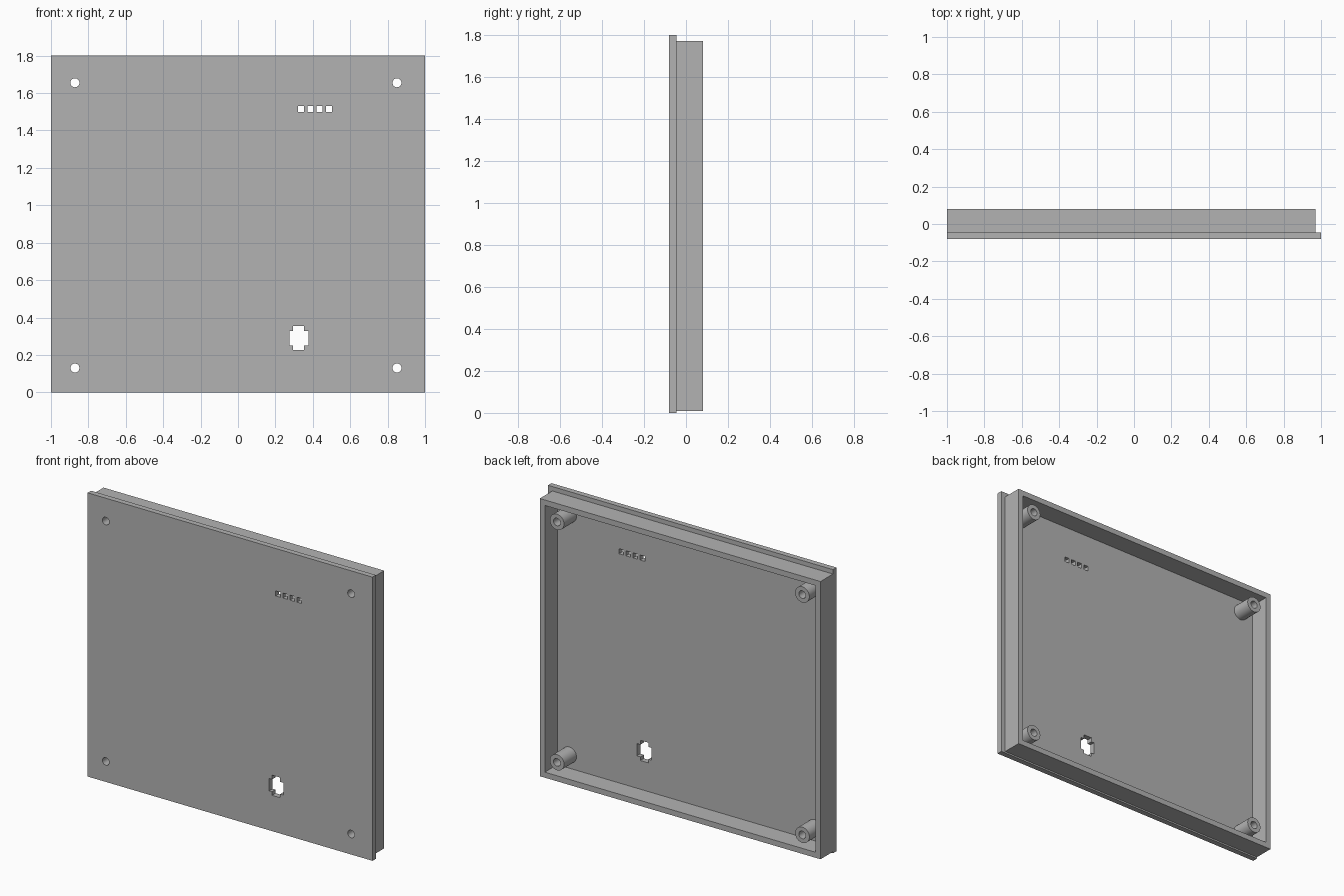
import bpy, bmesh
from math import cos, sin, pi, radians

if "Cube" in bpy.data.objects:
    bpy.data.objects.remove(bpy.data.objects["Cube"])

grey = bpy.data.materials.new("plain grey")
grey.use_nodes = True
grey.diffuse_color = (0.45, 0.45, 0.45, 1)
grey.node_tree.nodes["Principled BSDF"].inputs["Base Color"].default_value = grey.diffuse_color

FRONT, FLOOR, BACK = -0.08, -0.045, 0.08   # depth levels along y
WALL = 0.035


def rect(x0, x1, z0, z1):
    return [(x0, z0), (x1, z0), (x1, z1), (x0, z1)]


def circle(x, z, r, n=32):
    return [(x + r * cos(2 * pi * i / n), z + r * sin(2 * pi * i / n)) for i in range(n)]


def prisms(name, profiles, y0, y1):
    """Extrude x-z outlines from y0 to y1 into one object."""
    bm = bmesh.new()
    for outline in profiles:
        face = bm.faces.new([bm.verts.new((x, y0, z)) for x, z in outline])
        new = bmesh.ops.extrude_face_region(bm, geom=[face])["geom"]
        bmesh.ops.translate(bm, vec=(0, y1 - y0, 0),
                            verts=[v for v in new if isinstance(v, bmesh.types.BMVert)])
    bmesh.ops.recalc_face_normals(bm, faces=bm.faces)
    mesh = bpy.data.meshes.new(name)
    bm.to_mesh(mesh)
    bm.free()
    mesh.materials.append(grey)
    obj = bpy.data.objects.new(name, mesh)
    bpy.context.collection.objects.link(obj)
    return obj


def select(obj):
    bpy.ops.object.select_all(action='DESELECT')
    obj.select_set(True)
    bpy.context.view_layer.objects.active = obj


def cut(obj, cutter):
    select(obj)
    mod = obj.modifiers.new("cut", 'BOOLEAN')
    mod.operation, mod.solver, mod.object = 'DIFFERENCE', 'EXACT', cutter
    bpy.ops.object.modifier_apply(modifier=mod.name)
    bpy.ops.object.shade_smooth_by_angle(angle=radians(30))


# Openings: screw holes, a row of indicator slots and a stepped port
posts = [(x, z) for x in (-0.872, 0.85) for z in (0.13, 1.655)]
holes = [circle(x, z, 0.024) for x, z in posts]
slots = [rect(x - 0.016, x + 0.016, 1.499, 1.531) for x in (0.337, 0.387, 0.437, 0.486)]
xa, xb, xc, xd = 0.275, 0.295, 0.352, 0.377
za, zb, zc, zd = 0.227, 0.25, 0.328, 0.355
port = [(xb, za), (xc, za), (xc, zb), (xd, zb), (xd, zc), (xc, zc),
        (xc, zd), (xb, zd), (xb, zc), (xa, zc), (xa, zb), (xb, zb)]
openings = prisms("openings_cutter", holes + slots + [port], -0.2, 0.2)

# Face plate
plate = prisms("face_plate", [rect(-1, 1, 0, 1.8)], FRONT, FLOOR)
cut(plate, openings)

# Rim wall around the back
x0, x1, z0, z1 = -1, 0.97, 0.01, 1.772
rim = prisms("rim_wall", [rect(x0, x1, z0, z1)], FLOOR, BACK)
pocket = prisms("pocket_cutter", [rect(x0 + WALL, x1 - WALL, z0 + WALL, z1 - WALL)], -0.2, 0.2)
cut(rim, pocket)

# Hollow screw posts in the corners
for side, (x, z) in zip(("lower_right", "upper_right", "lower_left", "upper_left"), posts):
    post = prisms("screw_post_" + side, [circle(x, z, 0.05)], FLOOR, BACK)
    cut(post, openings)

for helper in (openings, pocket):
    bpy.data.objects.remove(helper)
